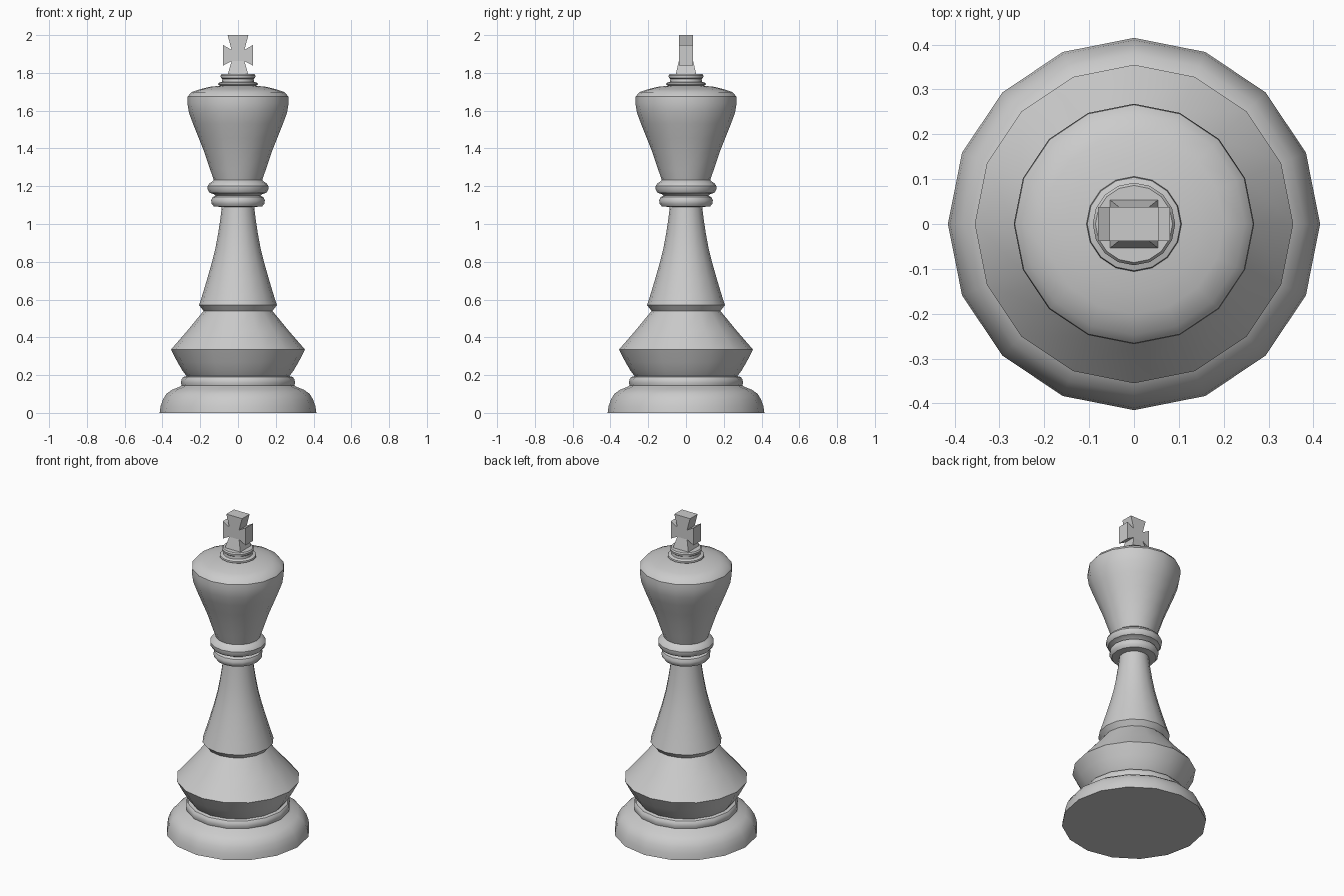
import bpy, bmesh, math

if "Cube" in bpy.data.objects:
    bpy.data.objects.remove(bpy.data.objects["Cube"])

SIDES = 16


def finish(name, bm, smooth=True):
    bmesh.ops.recalc_face_normals(bm, faces=bm.faces)
    mesh = bpy.data.meshes.new(name)
    bm.to_mesh(mesh)
    bm.free()
    obj = bpy.data.objects.new(name, mesh)
    bpy.context.collection.objects.link(obj)
    if smooth:
        bpy.ops.object.select_all(action='DESELECT')
        obj.select_set(True)
        bpy.context.view_layer.objects.active = obj
        bpy.ops.object.shade_smooth_by_angle(angle=math.radians(32))
    return obj


def lathe(name, profile, cap_bottom=False, cap_top=False):
    """Turn an (r, z) profile around the z axis."""
    bm = bmesh.new()
    rings = []
    for r, z in profile:
        rings.append([bm.verts.new((r * math.cos(2 * math.pi * i / SIDES),
                                    r * math.sin(2 * math.pi * i / SIDES), z))
                      for i in range(SIDES)])
    for a, b in zip(rings, rings[1:]):
        for i in range(SIDES):
            j = (i + 1) % SIDES
            bm.faces.new((a[i], a[j], b[j], b[i]))
    flip = False
    if cap_bottom:
        bm.faces.new(rings[0][::-1])
    if cap_top:
        bm.faces.new(rings[-1])
    # An open shell needs its outward direction fixed by hand
    return finish(name, bm)


# Rounded foot and the small ring above it
lathe("base", [(.415, 0), (.41, .035), (.398, .07), (.38, .1), (.35, .122),
               (.315, .136), (.298, .145)], cap_bottom=True)
lathe("base_ring", [(.298, .145), (.302, .16), (.299, .178), (.29, .19),
                    (.272, .195)])

# Flared skirt
lathe("skirt", [(.272, .195), (.293, .222), (.32, .268), (.355, .335),
                (.27, .433), (.182, .54)])

# Tapered stem with its lower lip
lathe("stem", [(.182, .54), (.206, .57), (.187, .63), (.163, .71), (.14, .79),
               (.12, .87), (.105, .95), (.093, 1.03), (.086, 1.09)])

# Two collars
lathe("lower_collar", [(.086, 1.09), (.128, 1.093), (.14, 1.108), (.142, 1.125),
                       (.135, 1.142), (.118, 1.15)])
lathe("upper_collar", [(.118, 1.15), (.128, 1.158), (.15, 1.165), (.16, 1.18),
                       (.161, 1.2), (.152, 1.215), (.136, 1.225), (.128, 1.232)])

# Flared head with shallow dome
lathe("head", [(.128, 1.232), (.148, 1.29), (.178, 1.38), (.208, 1.455),
               (.238, 1.53), (.26, 1.59), (.268, 1.64), (.266, 1.675),
               (.247, 1.698), (.2, 1.714), (.15, 1.726), (.095, 1.732)])

# Finial rings under the cross
lathe("finial", [(.095, 1.732), (.106, 1.738), (.104, 1.747), (.085, 1.753),
                 (.083, 1.768), (.091, 1.774), (.092, 1.786), (.086, 1.794)],
      cap_top=True)

# Cross with a foot that thickens downward: (x, z, half depth)
half = [(.055, 1.79, .055), (.034, 1.862, .038), (.08, 1.838, .038),
        (.08, 1.948, .038), (.034, 1.922, .038), (.055, 2.0, .038)]
bm = bmesh.new()
layers = [{(s, i): bm.verts.new((s * x, f * d, z))
           for s in (1, -1) for i, (x, z, d) in enumerate(half)} for f in (-1, 1)]
for v in layers:
    for i in (0, 4):
        bm.faces.new((v[1, i], v[1, i + 1], v[-1, i + 1], v[-1, i]))
    bm.faces.new((v[1, 1], v[1, 4], v[-1, 4], v[-1, 1]))
    for s in (1, -1):
        bm.faces.new([v[s, i] for i in (1, 2, 3, 4)])
loop = [(1, i) for i in range(6)] + [(-1, i) for i in reversed(range(6))]
for a, b in zip(loop, loop[1:] + loop[:1]):
    bm.faces.new((layers[0][a], layers[0][b], layers[1][b], layers[1][a]))
finish("cross", bm, smooth=False)
